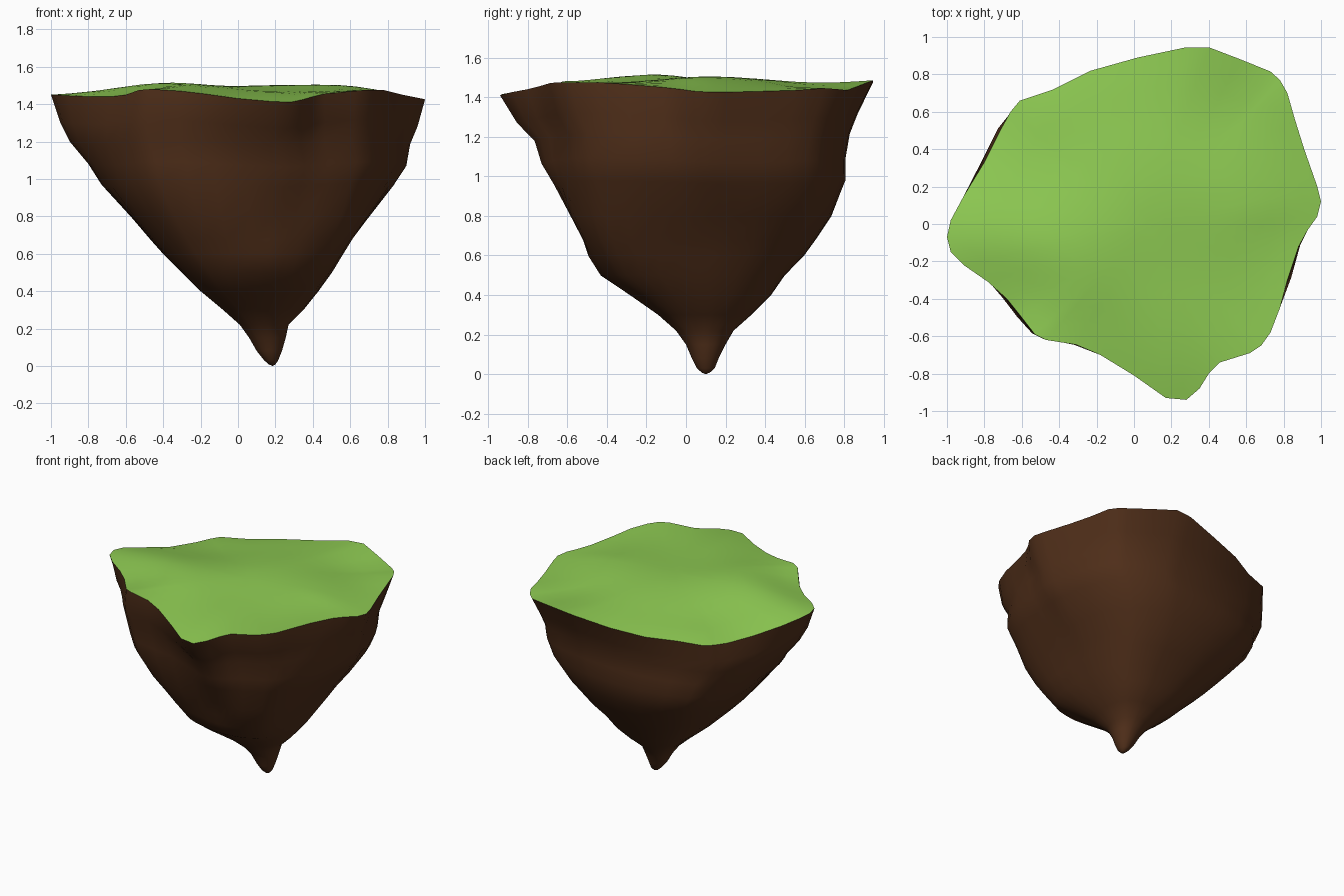
import bpy, bmesh, math
from mathutils import Vector

if "Cube" in bpy.data.objects:
    bpy.data.objects.remove(bpy.data.objects["Cube"])

# Rim of the island: x, y, z, counter-clockwise
RIM = [
    (1, .12, 1.425), (.98, .2, 1.425), (.91, .4, 1.43), (.86, .56, 1.435), (.82, .7, 1.445),
    (.78, .77, 1.44), (.73, .815, 1.435), (.57, .88, 1.46), (.4, .945, 1.485), (.28, .945, 1.475),
    (.02, .89, 1.43), (-.23, .82, 1.4), (-.43, .72, 1.385), (-.61, .66, 1.375), (-.66, .6, 1.37),
    (-.71, .51, 1.365), (-.8, .33, 1.375), (-.91, .15, 1.41), (-.98, .02, 1.44), (-1, -.07, 1.45),
    (-.98, -.15, 1.45), (-.91, -.22, 1.445), (-.78, -.31, 1.44), (-.68, -.4, 1.44),
    (-.6, -.5, 1.45), (-.53, -.59, 1.475), (-.47, -.62, 1.48), (-.31, -.645, 1.47),
    (-.18, -.7, 1.455), (0, -.81, 1.43), (.17, -.93, 1.415), (.28, -.94, 1.41), (.35, -.88, 1.425),
    (.4, -.8, 1.44), (.46, -.74, 1.455), (.62, -.69, 1.47), (.68, -.65, 1.475), (.73, -.58, 1.475),
    (.78, -.45, 1.475), (.82, -.3, 1.465), (.88, -.12, 1.45), (.93, -.03, 1.44), (.98, .04, 1.43),
]
# Rock extents per level: z, xmin, xmax, ymin, ymax
LEVELS = [
    (1.3, -.95, .96, -.86, .87), (1.2, -.9, .92, -.77, .83), (1.08, -.8, .9, -.735, .81),
    (.97, -.73, .83, -.67, .81), (.8, -.57, .7, -.57, .74), (.68, -.47, .61, -.5, .66),
    (.6, -.4, .56, -.46, .6), (.5, -.3, .5, -.41, .5), (.4, -.2, .43, -.28, .43),
    (.3, -.08, .35, -.14, .33), (.22, .01, .27, -.05, .24), (.15, .06, .255, 0, .2),
    (.08, .1, .235, .03, .165), (.03, .14, .215, .055, .145), (.008, .165, .2, .08, .12),
]
# Bulges (+) and hollows (-) of the rock: amount, position, radius
BUMPS = [
    (.03, (.13, -.42, .58), .1), (-.04, (-.1, -.6, 1.05), .2), (-.03, (-.2, .6, .8), .25),
    (.07, (.48, -.42, .68), .25), (.03, (-.8, .42, 1.15), .2), (.03, (.86, -.2, 1.2), .17),
]


def gauss(p, c, r):
    return math.exp(-(Vector(p) - Vector(c)).length_squared / (r * r))


def rock_ring(z, x0, x1, y0, y1):
    """Rim outline squeezed into the extents, turning into a rounded square with depth."""
    t = min(1, (1.45 - z) / .6)
    power = 2 + .9 * min(1, max(0, (z - .15) / .3))
    ring = []
    for x, y, zr in RIM:
        u = Vector((x, y / .945))
        size = (abs(u.x) ** power + abs(u.y) ** power) ** (1 / power)
        u = u.lerp(u / size, t)
        p = Vector(((x0 + x1) / 2 + u.x * (x1 - x0) / 2,
                    (y0 + y1) / 2 + u.y * (y1 - y0) / 2,
                    z + (zr - 1.45) * (z / 1.45) ** 3))
        out = Vector((u.x, u.y, 0)).normalized()
        ring.append(p + out * sum(a * gauss(p, c, r) for a, c, r in BUMPS))
    return ring


def grass_ring(f):
    """Rim scaled towards the middle, following gentle mounds."""
    w = min(1, (1 - f) * 1.8)
    w = w * (2 - w)
    ring = []
    for x, y, zr in RIM:
        px, py = .08 + (x - .08) * f, y * f
        q = (px, py)
        mound = (1.466 + .05 * gauss(q, (-.42, -.2), .36) + .03 * gauss(q, (.1, .2), .4)
                 + .03 * gauss(q, (.6, .1), .35) - .02 * gauss(q, (.65, .6), .25)
                 - .04 * gauss(q, (-.4, .45), .35))
        ring.append(Vector((px, py, zr + (mound - zr) * w)))
    return ring


def loft(name, rings, tip, color, flip):
    """Skin the rings and close the last one at the tip."""
    bm = bmesh.new()
    loops = [[bm.verts.new(p) for p in r] for r in rings]
    end = bm.verts.new(tip)
    n = len(RIM)
    for a, b in zip(loops, loops[1:]):
        for i in range(n):
            j = (i + 1) % n
            f = [a[i], a[j], b[j], b[i]]
            bm.faces.new(f[::-1] if flip else f)
    for i in range(n):
        f = [loops[-1][i], loops[-1][(i + 1) % n], end]
        bm.faces.new(f[::-1] if flip else f)
    for f in bm.faces:
        f.smooth = True
    me = bpy.data.meshes.new(name)
    bm.to_mesh(me)
    bm.free()
    ob = bpy.data.objects.new(name, me)
    bpy.context.collection.objects.link(ob)
    mat = bpy.data.materials.new(name + "_color")
    mat.diffuse_color = color
    mat.use_nodes = True
    mat.node_tree.nodes["Principled BSDF"].inputs["Base Color"].default_value = mat.diffuse_color
    me.materials.append(mat)


# Earth underside
rim = [Vector(p) for p in RIM]
loft("rock_base", [rim] + [rock_ring(*l) for l in LEVELS], (.185, .1, 0), (.08, .028, .01, 1), True)

# Grass top
rings = [grass_ring(f) for f in (1, .9, .8, .7, .6, .5, .4, .3, .2, .1)]
center = sum(rings[-1], Vector()) / len(RIM)
loft("grass_top", rings, center, (.27, .59, .085, 1), False)
